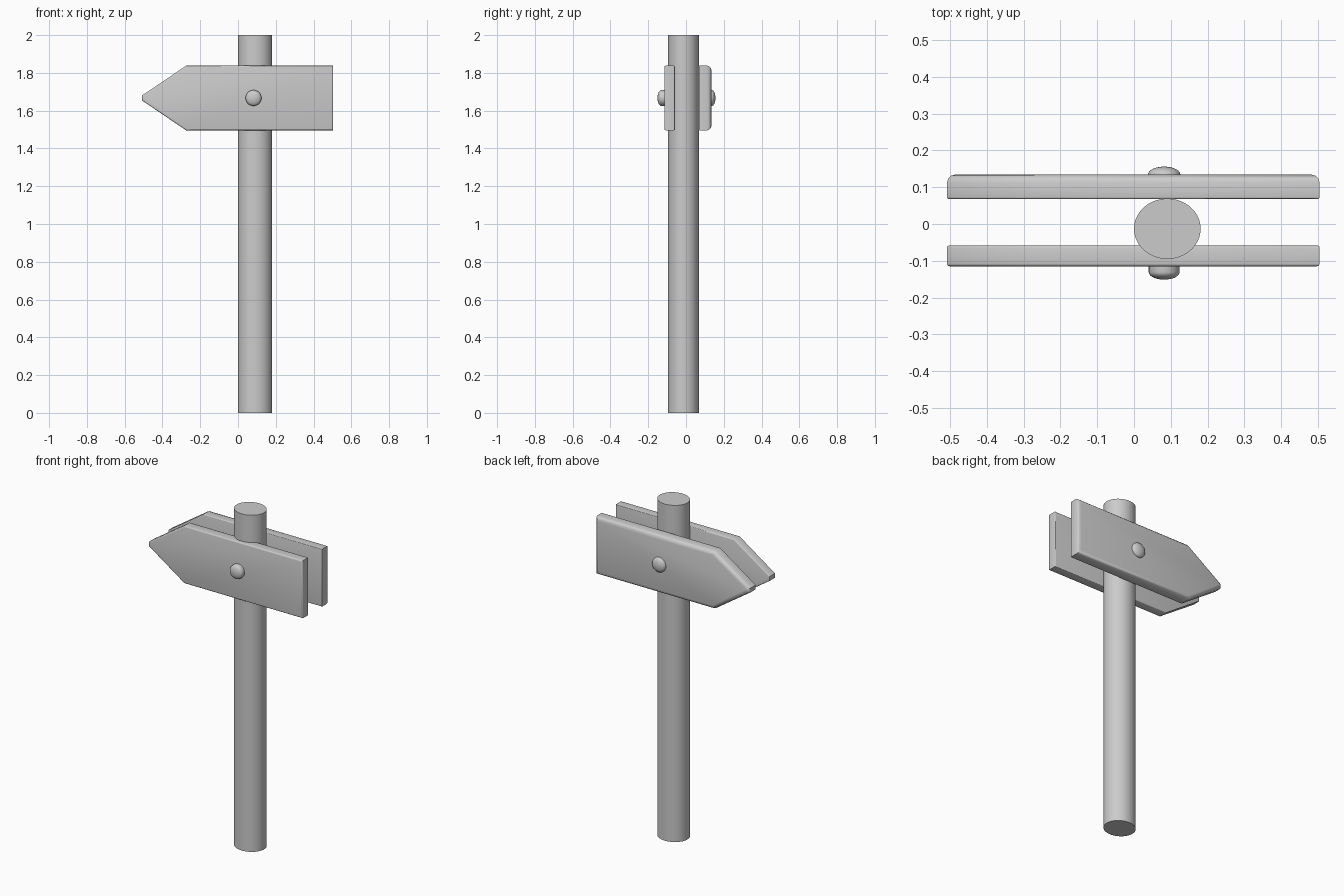
import bpy
import bmesh
import math
from mathutils import Vector

if "Cube" in bpy.data.objects:
    bpy.data.objects.remove(bpy.data.objects["Cube"])

CX, CZ = 0.082, 1.667  # bolt axis


def finish(bm, name, angle=35):
    bmesh.ops.recalc_face_normals(bm, faces=bm.faces[:])
    mesh = bpy.data.meshes.new(name)
    bm.to_mesh(mesh)
    bm.free()
    ob = bpy.data.objects.new(name, mesh)
    bpy.context.collection.objects.link(ob)
    bpy.ops.object.select_all(action='DESELECT')
    ob.select_set(True)
    bpy.context.view_layer.objects.active = ob
    bpy.ops.object.shade_smooth_by_angle(angle=math.radians(angle))
    return ob


def board(name, y_in, y_out, inner_bevel, outer_bevel):
    """Arrow-shaped plank with separately rounded inner and outer rims."""
    half = 0.171
    outline = [(-0.508, -0.013), (-0.275, -half), (0.504, -half),
               (0.504, half), (-0.275, half), (-0.508, 0.013)]
    bm = bmesh.new()
    face = bm.faces.new([bm.verts.new((x, y_in, CZ + z)) for x, z in outline])
    geo = bmesh.ops.extrude_face_region(bm, geom=[face], use_keep_orig=True)
    moved = [v for v in geo['geom'] if isinstance(v, bmesh.types.BMVert)]
    bmesh.ops.translate(bm, verts=moved, vec=(0, y_out - y_in, 0))
    bmesh.ops.recalc_face_normals(bm, faces=bm.faces[:])
    for y, size in ((y_out, outer_bevel), (y_in, inner_bevel)):
        rim = [e for e in bm.edges if all(abs(v.co.y - y) < 1e-5 for v in e.verts)]
        bmesh.ops.bevel(bm, geom=rim, offset=size, segments=3, profile=0.5,
                        affect='EDGES', clamp_overlap=True)
    return finish(bm, name)


def bolt(name, y_base, y_shoulder, y_tip, radius):
    """Domed bolt head turned around the y axis."""
    pts = [(0, y_base), (radius, y_base)]
    steps = 6
    for i in range(steps + 1):
        a = math.pi / 2 * i / steps
        pts.append((radius * math.cos(a), y_shoulder + (y_tip - y_shoulder) * math.sin(a)))
    bm = bmesh.new()
    vs = [bm.verts.new((CX + r, y, CZ)) for r, y in pts]
    edges = [bm.edges.new(p) for p in zip(vs, vs[1:])]
    bmesh.ops.spin(bm, geom=vs + edges, cent=Vector((CX, 0, CZ)), axis=(0, 1, 0),
                   angle=math.tau, steps=32)
    bmesh.ops.remove_doubles(bm, verts=bm.verts[:], dist=1e-5)
    return finish(bm, name)


# Round post, slightly oval
bm = bmesh.new()
bmesh.ops.create_cone(bm, cap_ends=True, segments=64, radius1=1, radius2=1, depth=2)
bmesh.ops.scale(bm, verts=bm.verts[:], vec=(0.0905, 0.082, 1))
bmesh.ops.translate(bm, verts=bm.verts[:], vec=(0.0905, -0.013, 1))
finish(bm, "post")

# Two arrow boards, the back one thicker and more worn on its outer face
board("front_board", -0.059, -0.115, 0.005, 0.008)
board("back_board", 0.068, 0.134, 0.005, 0.022)

# Bolt heads
bolt("front_bolt", -0.112, -0.131, -0.151, 0.042)
bolt("back_bolt", 0.128, 0.134, 0.156, 0.044)
